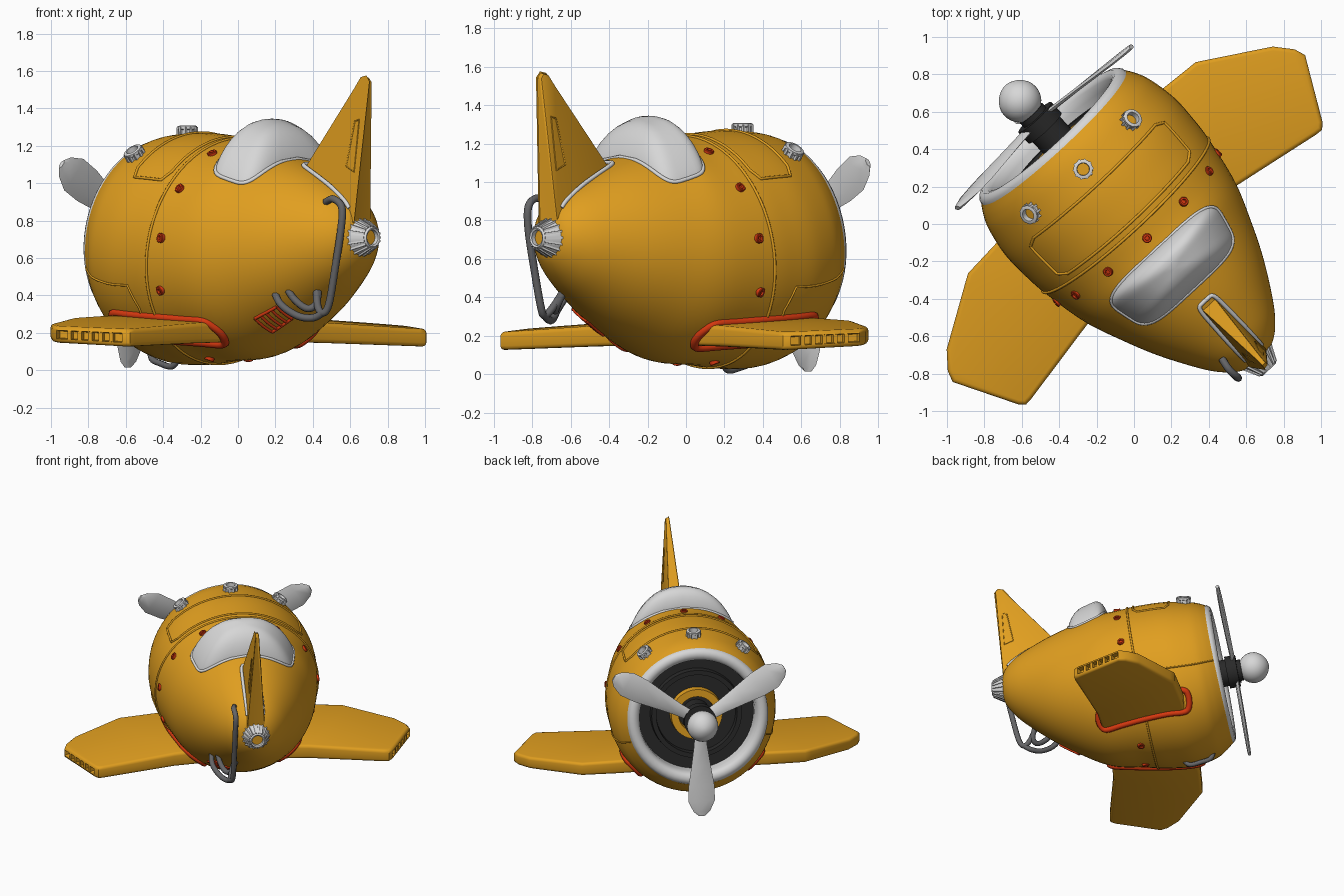
import bpy, bmesh, math
from mathutils import Matrix, Vector

if "Cube" in bpy.data.objects:
    bpy.data.objects.remove(bpy.data.objects["Cube"])

# Local frame: X forward along the plane, Y left, Z up; all parts are turned by R at the end
R = Matrix.Rotation(math.radians(132.85), 4, 'Z')
RI = R.inverted()


def mat(name, c):
    m = bpy.data.materials.new(name)
    m.diffuse_color = (*c, 1)
    m.use_nodes = True
    m.node_tree.nodes["Principled BSDF"].inputs["Base Color"].default_value = m.diffuse_color
    return m


YELLOW = mat("golden_yellow", (0.75, 0.345, 0.014))
WHITE = mat("pale_grey", (0.68, 0.68, 0.68))
DARK = mat("charcoal", (0.022, 0.022, 0.022))
RED = mat("signal_red", (0.68, 0.04, 0.005))
PIPE = mat("pipe_grey", (0.13, 0.13, 0.135))


def finish(name, me, m, angle=35):
    me.transform(R)
    me.materials.clear()
    me.materials.append(m)
    for p in me.polygons:
        p.use_smooth = True
        p.material_index = 0
    me.set_sharp_from_angle(angle=math.radians(angle))
    ob = bpy.data.objects.new(name, me)
    bpy.context.collection.objects.link(ob)


def from_bm(name, bm, m, angle=35):
    bmesh.ops.recalc_face_normals(bm, faces=bm.faces)
    me = bpy.data.meshes.new(name)
    bm.to_mesh(me)
    bm.free()
    finish(name, me, m, angle)


def skin(bm, rows):
    n = len(rows[0])
    for a, b in zip(rows, rows[1:]):
        for i in range(n):
            bm.faces.new((a[i], a[(i + 1) % n], b[(i + 1) % n], b[i]))
    bmesh.ops.remove_doubles(bm, verts=bm.verts, dist=1e-5)


def lathe(name, prof, m, M=Matrix.Identity(4), n=48, angle=35):
    """prof: (x, radius) rings about the X axis"""
    bm = bmesh.new()
    skin(bm, [[bm.verts.new(M @ Vector((x, r * math.sin(2 * math.pi * i / n), r * math.cos(2 * math.pi * i / n))))
               for i in range(n)] for x, r in prof])
    from_bm(name, bm, m, angle)


def smooth_path(pts, closed=False, n=8):
    p = [Vector(q) for q in pts]
    L, out = len(p), []
    for i in range(L if closed else L - 1):
        g = (lambda k: p[k % L]) if closed else (lambda k: p[max(0, min(L - 1, k))])
        a, b, c, d = g(i - 1), g(i), g(i + 1), g(i + 2)
        for k in range(n):
            t = k / n
            out.append(0.5 * (2 * b + (c - a) * t + (2 * a - 5 * b + 4 * c - d) * t * t
                              + (3 * b - a - 3 * c + d) * t ** 3))
    return out if closed else out + [p[-1]]


def tube(name, pts, rad, m, closed=False):
    cu = bpy.data.curves.new(name, 'CURVE')
    cu.dimensions = '3D'
    cu.bevel_depth, cu.bevel_resolution, cu.use_fill_caps = rad, 2, True
    sp = cu.splines.new('POLY')
    sp.points.add(len(pts) - 1)
    for q, v in zip(sp.points, pts):
        q.co = (*v, 1)
    sp.use_cyclic_u = closed
    ob = bpy.data.objects.new(name + "_path", cu)
    bpy.context.collection.objects.link(ob)
    me = bpy.data.meshes.new_from_object(ob)
    bpy.data.objects.remove(ob)
    finish(name, me, m, 50)


# Fuselage: station, radius, centre height; front sections lean back because the nose points up
ST = [(-.985, .06, .716), (-.96, .125, .714), (-.9, .195, .708), (-.8, .27, .697), (-.6, .385, .675),
      (-.4, .475, .655), (-.2, .55, .635), (.05, .6, .637), (.2, .615, .643), (.35, .617, .652),
      (.5, .59, .673), (.58, .557, .695), (.645, .515, .715)]
DENSE = smooth_path(ST, n=6)


def ramp(u, a, b):
    t = max(0, min(1, (u - a) / (b - a)))
    return t * t * (3 - 2 * t)


def body(u):
    """radius, height radius, centre height, lean"""
    v = DENSE[-1]
    for a, b in zip(DENSE, DENSE[1:]):
        if u <= b.x:
            v = a.lerp(b, max(0, (u - a.x) / (b.x - a.x)))
            break
    return v.y, v.y * (1.05 - .05 * ramp(u, -.25, 0)), v.z, .15 * ramp(u, -.4, 0)


def S(u, deg, lift=0.0):
    r, h, c, k = body(u)
    a = math.radians(deg)
    dz = (h + lift) * math.cos(a)
    return Vector((u - k * dz, (r + lift) * math.sin(a), c + dz))


def top(u, y):
    s = u
    for _ in range(8):
        r, h, c, k = body(s)
        dz = h * math.sqrt(max(0, 1 - (y / r) ** 2))
        s = u + k * dz
    return c + dz


def side_y(u, z):
    s = u
    for _ in range(8):
        r, h, c, k = body(s)
        s = u + k * (z - c)
    return r * math.sqrt(max(.03, 1 - ((z - c) / h) ** 2))


bm = bmesh.new()
rows = [[bm.verts.new((-.985, 0, .716)) for i in range(64)]]
rows += [[bm.verts.new(S(v.x, i * 360 / 64)) for i in range(64)] for v in DENSE]
skin(bm, rows)
from_bm("fuselage", bm, YELLOW)

# Nose, pitched up: lip, dark intake with ridge, yellow ring, shaft and spinner
NOSE = Matrix.Translation((.65, 0, .718)) @ Matrix.Rotation(math.radians(-8.5), 4, 'Y')
lathe("nose_lip", [(-.03, .525), (-.005, .522), (.015, .505), (.022, .48), (.015, .452), (-.005, .435),
                   (-.05, .428), (-.15, .428)], WHITE, NOSE, 64, 60)
lathe("intake", [(-.12, .43), (-.12, .34), (-.07, .335), (-.07, .3), (-.12, .295), (-.12, 0)], DARK, NOSE, 64)
lathe("intake_ring", [(-.12, .195), (-.065, .19), (-.065, .135), (-.12, .13)], YELLOW, NOSE)
lathe("propeller_shaft", [(-.12, .1), (.05, .1), (.05, .12), (.13, .12), (.13, .08), (.16, .08), (.16, 0)],
      DARK, NOSE)
lathe("spinner", [(.25 - .115 * math.cos(t * math.pi / 14), .115 * math.sin(t * math.pi / 14) ** (1 if t < 8 else 1.12))
                  for t in range(15)], WHITE, NOSE, 32)

# Three propeller blades
BL = [(.08, .042), (.2, .052), (.35, .074), (.5, .098), (.62, .1), (.7, .062), (.732, .025)]
for k in range(3):
    bm = bmesh.new()
    M = NOSE @ Matrix.Translation((.11, 0, .005)) @ Matrix.Rotation(math.radians(180 + 120 * k), 4, 'X')
    rows = []
    for r, w in BL:
        tw = .25 - .25 * r
        sec = [(0, -w), (.012, -w * .5), (.012, w * .5), (0, w), (-.012, w * .5), (-.012, -w * .5)]
        rows.append([bm.verts.new(M @ Vector((x + y * math.sin(tw), y * math.cos(tw), r))) for x, y in sec])
    bm.faces.new(rows[0])
    bm.faces.new(rows[-1])
    skin(bm, rows)
    from_bm("propeller_blade", bm, WHITE, 50)

# Wings with slotted tips and red root tubes
OUT = [(.43, .2), (.43, .55), (.41, .83), (.38, .88), (.19, 1.19), (.1, 1.265), (.04, 1.285), (-.285, 1.11),
       (-.315, 1.08), (-.312, 1.04), (-.215, .5), (-.2, .2)]


def wing_z(u, v):
    return .213 + .07 * u - .03 * (v - .45)


def bar(bm, a, b, w, h):
    d = b - a
    M = Matrix.Translation((a + b) / 2) @ d.to_track_quat('X', 'Z').to_matrix().to_4x4()
    bmesh.ops.create_cube(bm, size=1, matrix=M @ Matrix.Diagonal((d.length, w, h, 1)))


for s, side in ((1, "left"), (-1, "right")):
    bm = bmesh.new()
    rims = [[bm.verts.new((u, s * v, wing_z(u, v) + e * (.06 - .012 * v))) for u, v in OUT] for e in (1, -1)]
    for f in rims:
        bm.faces.new(f)
    skin(bm, rims)
    bmesh.ops.recalc_face_normals(bm, faces=bm.faces)
    rim_e = [e for e in bm.edges if (e.verts[0] in rims[0]) == (e.verts[1] in rims[0])]
    bmesh.ops.bevel(bm, geom=rim_e, offset=.022, segments=3, profile=.5, affect='EDGES')
    mid = Vector((-.122, s * 1.197, wing_z(-.122, 1.197)))
    tip = min(bm.faces, key=lambda f: (f.calc_center_median() - mid).length)
    bmesh.ops.inset_individual(bm, faces=[tip], thickness=.006, depth=-.04)
    from_bm(side + "_wing", bm, YELLOW, 40)
    bm = bmesh.new()
    a, b = Vector((.03, s * 1.28, wing_z(.0, 1.26))), Vector((-.28, s * 1.112, wing_z(-.28, 1.11)))
    for k in range(1, 6):
        p = a.lerp(b, k / 6)
        bar(bm, p + Vector((.02, -s * .038, 0)), p + Vector((.001, -s * .002, 0)), .022, .05)
    from_bm(side + "_wing_tip_ribs", bm, YELLOW)
    loop = []
    for u, e in [(.43, 1), (.3, 1), (.12, 1), (-.05, 1), (-.17, 1), (-.21, .6), (-.225, 0), (-.21, -.6),
                 (-.17, -1), (-.05, -1), (.12, -1), (.3, -1), (.43, -1), (.465, -.5), (.465, .5)]:
        z = wing_z(u, .45) + e * .062
        loop.append((u, s * side_y(u, z), z))
    tube(side + "_wing_root_tube", smooth_path(loop, True, 5), .023, RED, True)
    # lower cowl panel seam and rudder seam
    seam = [S(.63 - .42 * k / 12, s * 108, .001) for k in range(13)]
    seam += [S(.21 - .05 * min(1, k / 3), s * (108 + k * 4), .001) for k in range(1, 6)]
    tube(side + "_cowl_seam", seam, .006, YELLOW)
    tube(side + "_rudder_seam", [(-.9, s * .044, 1.09), (-.95, s * .028, 1.33), (-.985, s * .028, 1.34),
         (-.965, s * .046, 1.06)], .005, YELLOW, True)

# Fuselage seam with rivets
tube("fuselage_seam", [S(.065, a, .001) for a in range(0, 360, 5)], .008, YELLOW, True)
for k in range(13):
    p, q = S(-.015, k * 360 / 13), S(-.015, k * 360 / 13, .1)
    M = Matrix.Translation(p) @ (q - p + Vector((.01, 0, 0))).to_track_quat('X', 'Z').to_matrix().to_4x4()
    lathe("rivet", [(-.01, .026), (.01, .026), (.013, .022), (.013, .013), (.004, .011), (.004, 0)], RED, M, 16)

# Raised top hatch outline
hatch = [(.375, -46), (.38, -20), (.38, 0), (.38, 20), (.375, 46), (.345, 52), (.14, 52), (.11, 46), (.11, 20),
         (.11, 0), (.11, -20), (.11, -46), (.14, -52), (.345, -52)]
fine = []
for (u0, a0), (u1, a1) in zip(hatch, hatch[1:] + hatch[:1]):
    fine += [S(u0 + (u1 - u0) * k / 6, a0 + (a1 - a0) * k / 6, .001) for k in range(6)]
tube("top_hatch_seam", fine, .008, YELLOW, True)

# Three ribbed engine stubs on the cowl
for a in (-37, 0, 37):
    p, q = S(.485, a, -.02), S(.485, a, .1)
    M = Matrix.Translation(p) @ (q - p + Vector((.02, 0, 0))).to_track_quat('X', 'Z').to_matrix().to_4x4()
    lathe("engine_stub", [(-.03, .045), (.04, .045), (.045, .052), (.06, .052), (.063, .046), (.063, .034),
                          (.022, .032)], WHITE, M, 24)
    lathe("engine_stub_core", [(.03, .034), (.03, 0)], YELLOW, M, 24)
    bm = bmesh.new()
    for k in range(10):
        c, d = .049 * math.cos(k * math.pi / 5), .049 * math.sin(k * math.pi / 5)
        bar(bm, M @ Vector((-.03, c, d)), M @ Vector((.055, c, d)), .013, .013)
    from_bm("engine_stub_ribs", bm, WHITE)

# Ribbed tail nozzle
TAIL = Matrix.Translation((.012, 0, .71))
lathe("tail_nozzle", [(-.92, .085), (-.945, .11), (-.97, .104), (-1.065, .057), (-1.075, .05), (-1.07, .04),
                      (-1.0, .04)], WHITE, TAIL, 32)
lathe("tail_nozzle_core", [(-1.045, .042), (-1.045, 0)], YELLOW, TAIL, 24)
bm = bmesh.new()
for k in range(18):
    c, d = math.cos(k * math.pi / 9), math.sin(k * math.pi / 9)
    bar(bm, TAIL @ Vector((-.96, .109 * c, .109 * d)), TAIL @ Vector((-1.065, .058 * c, .058 * d)), .011, .011)
from_bm("tail_nozzle_ribs", bm, WHITE)


# Canopy: rounded-trapezoid dome sitting on the fuselage, with trim
def canopy_pt(k, t, lift):
    c, s = math.cos(t), math.sin(t)
    p, q = math.copysign(abs(c) ** .45, c) * k, math.copysign(abs(s) ** .45, s) * k
    u, y = -.325 + .145 * p, (.365 + .035 * p) * q
    return Vector((u, y, top(u, y) + lift * (1 - k ** 2.8) ** .7))


bm = bmesh.new()
KS = [0, .2, .4, .55, .7, .8, .88, .94, .975, .993, 1]
skin(bm, [[bm.verts.new(canopy_pt(k, 2 * math.pi * i / 64, .15)) for i in range(64)] for k in KS])
from_bm("canopy", bm, WHITE, 80)
tube("canopy_trim", [canopy_pt(1, 2 * math.pi * i / 64, 0) for i in range(64)], .011, WHITE, True)

# Tail fin and its base trim
bm = bmesh.new()
FIN = [(-.6, .95), (-.585, 1.075), (-.94, 1.5), (-.985, 1.558), (-1.02, 1.565), (-1.04, 1.54), (-.975, .8)]
sides = [[bm.verts.new((u, s * (.052 - .068 * (z - 1)), z)) for u, z in FIN] for s in (1, -1)]
for f in sides:
    bm.faces.new(f)
skin(bm, sides)
bmesh.ops.bevel(bm, geom=[e for e in bm.edges if (e.verts[0] in sides[0]) == (e.verts[1] in sides[0])],
                offset=.01, segments=2, profile=.5, affect='EDGES')
from_bm("tail_fin", bm, YELLOW, 40)
half = [(-.94, .06), (-.9, .061), (-.8, .062), (-.7, .06), (-.6, .056), (-.565, .045), (-.56, .02)]
trim = [(u, y, top(u, y) + .006) for u, y in half + [(u, -y) for u, y in reversed(half)]]
tube("fin_trim", smooth_path(trim, False, 5), .012, WHITE)

# Grey pipes round the tail (world positions) and one under the nose
for name, pts in (
        ("tail_pipe", [(.47, -.72, .9), (.51, -.78, .915), (.555, -.82, .87), (.55, -.82, .75), (.52, -.79, .55),
                       (.485, -.755, .35), (.45, -.735, .305), (.425, -.69, .35), (.42, -.62, .46)]),
        ("long_belly_pipe", [(.19, -.54, .43), (.19, -.6, .43), (.23, -.66, .35), (.32, -.69, .29),
                             (.4, -.71, .28), (.45, -.735, .305)]),
        ("short_belly_pipe", [(.25, -.55, .48), (.25, -.62, .46), (.3, -.66, .38), (.37, -.68, .33),
                              (.42, -.67, .36), (.43, -.62, .46)])):
    tube(name, smooth_path([RI @ Vector(p) for p in pts], False, 6), .02, PIPE)
tube("nose_pipe", smooth_path([S(.5, 170, -.02), S(.47, 170, .02), S(.4, 170, .02), S(.31, 170, .02),
     S(.27, 170, -.02)], False, 6), .017, PIPE)

# Red louvre on the lower left side
for k in range(5):
    tube("louvre_slat", [S(-.44 - .033 * k, a, .004) for a in range(142, 163, 3)], .008, RED)
for a in (142, 160):
    tube("louvre_frame", [S(-.44 - .0165 * k, a, .004) for k in range(9)], .009, RED)
